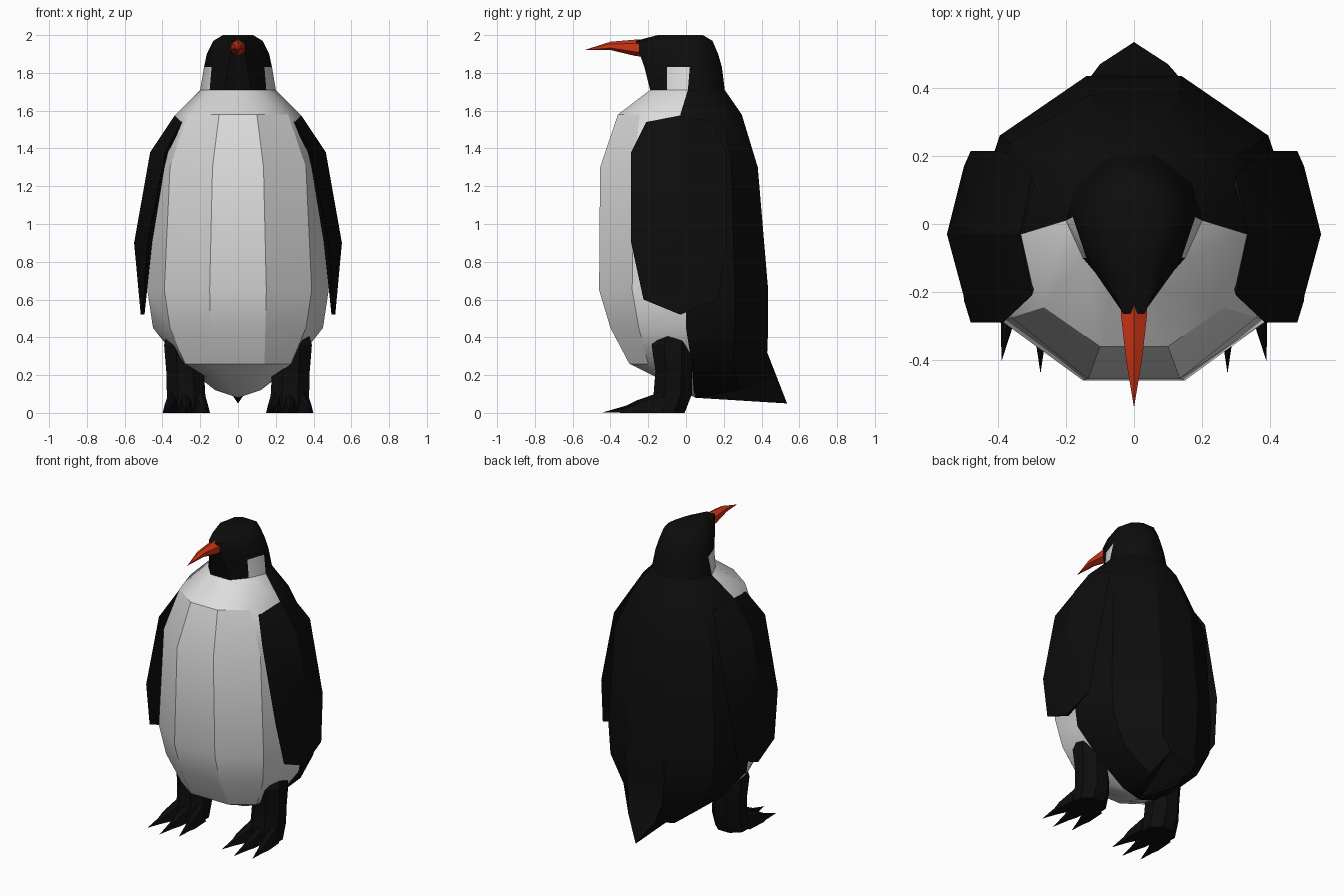
import bpy, bmesh, math

cube = bpy.data.objects.get("Cube")
if cube:
    bpy.data.objects.remove(cube, do_unlink=True)


def material(name, rgb):
    m = bpy.data.materials.new(name)
    m.use_nodes = True
    m.diffuse_color = (*rgb, 1)
    bsdf = m.node_tree.nodes["Principled BSDF"]
    bsdf.inputs["Base Color"].default_value = (*rgb, 1)
    bsdf.inputs["Roughness"].default_value = 0.8
    return m


BLACK = material("black feathers", (0.004, 0.004, 0.004))
WHITE = material("white feathers", (0.72, 0.72, 0.72))
ORANGE = material("orange beak", (0.62, 0.035, 0.008))


def loft(name, rings, mats, rule=lambda band, col: 0, start=None, end=None, angle=30):
    """Skin closed rings of points; start and end close with a point or an n-gon."""
    bm = bmesh.new()
    vr = [[bm.verts.new(p) for p in r] for r in rings]
    n = len(vr[0])
    for b in range(len(vr) - 1):
        for j in range(n):
            k = (j + 1) % n
            f = bm.faces.new((vr[b][j], vr[b][k], vr[b + 1][k], vr[b + 1][j]))
            f.material_index = rule(b, j)
    for ring, cap, band in ((vr[0], start, -1), (vr[-1], end, len(vr) - 1)):
        if cap == "flat":
            bm.faces.new(ring)
        elif cap:
            tip = bm.verts.new(cap)
            for j in range(n):
                f = bm.faces.new((ring[j], ring[(j + 1) % n], tip))
                f.material_index = rule(band, j)
    bmesh.ops.recalc_face_normals(bm, faces=bm.faces)
    me = bpy.data.meshes.new(name)
    bm.to_mesh(me)
    bm.free()
    for m in mats:
        me.materials.append(m)
    ob = bpy.data.objects.new(name, me)
    bpy.context.collection.objects.link(ob)
    bpy.ops.object.select_all(action='DESELECT')
    ob.select_set(True)
    bpy.context.view_layer.objects.active = ob
    bpy.ops.object.shade_smooth_by_angle(angle=math.radians(angle))
    return ob


def symmetric(half, back):
    """Left half from front to back, a back centre point, then the mirrored half."""
    return half + [back] + [(-x, y, z) for x, y, z in reversed(half)]


def level(z, *xy):
    return symmetric([(x, y, z) for x, y in xy], (0, xy[-1][1], z))


FRONT_COLUMNS = (0, 1, 8, 9, 10)

# Body, white on the front columns, with a pointed tail
body_rings = [
    level(1.71, (.07, -.19), (.15, -.10), (.20, .01), (.17, .12), (.06, .205)),
    level(1.58, (.10, -.36), (.265, -.245), (.33, -.03), (.25, .18), (.09, .295)),
    level(1.30, (.135, -.455), (.36, -.275), (.445, 0), (.365, .24), (.13, .38)),
    level(.65, (.15, -.46), (.39, -.285), (.48, 0), (.395, .26), (.14, .435)),
    level(.45, (.145, -.40), (.36, -.25), (.45, 0), (.38, .26), (.14, .435)),
    symmetric([(.14, -.30, .26), (.28, -.20, .26), (.30, .03, .26),
               (.29, .25, .27), (.13, .43, .32)], (0, .43, .32)),
    symmetric([(.07, -.16, .19), (.15, -.10, .18), (.12, .04, .12),
               (.11, .28, .12), (.10, .47, .20)], (0, .535, .05)),
]
loft("body", body_rings, [BLACK, WHITE],
     lambda b, j: 1 if j in FRONT_COLUMNS else 0, end=(0, .05, .08))

# Head, with a white patch on each cheek
head_rings = [
    level(1.71, (.07, -.19), (.15, -.10), (.20, .01), (.17, .12), (.06, .205)),
    level(1.83, (.05, -.22), (.14, -.10), (.18, .02), (.15, .11), (.06, .19)),
    level(1.90, (.04, -.245), (.13, -.12), (.165, .02), (.13, .10), (.05, .17)),
    level(1.97, (.03, -.265), (.085, -.15), (.13, 0), (.11, .08), (.04, .14)),
    level(2.0, (.02, -.15), (.05, -.11), (.08, -.02), (.07, .06), (.03, .09)),
]
loft("head", head_rings, [BLACK, WHITE],
     lambda b, j: 1 if b == 0 and j in (1, 8) else 0, end="flat", angle=40)


# Beak, curving down to a point
def beak_ring(y, z, w, h):
    return [(w * math.sin(math.radians(a)), y, z + h * math.cos(math.radians(a)))
            for a in range(0, 360, 60)]


loft("beak", [beak_ring(-.21, 1.93, .044, .047), beak_ring(-.27, 1.933, .044, .043),
              beak_ring(-.40, 1.943, .027, .022)], [ORANGE],
     start="flat", end=(0, -.54, 1.92))


def wing_ring(edge_x, outer_x, inner_x, front, back, edge_z, mid_z):
    return [(edge_x, front, edge_z), (outer_x, -.03, mid_z),
            (edge_x, back, edge_z), (inner_x, -.03, mid_z)]


def oval(x, y, z, rx, ry):
    return [(x + rx * math.cos(math.tau * i / 8 + math.pi / 8),
             y + ry * math.sin(math.tau * i / 8 + math.pi / 8), z) for i in range(8)]


def flip(rings, side):
    return [[(x * side, y, z) for x, y, z in r] for r in rings]


for side, label in ((1, "left"), (-1, "right")):
    # Wing hugging the flank
    wing = [wing_ring(.30, .335, .25, -.21, .14, 1.54, 1.575),
            wing_ring(.385, .465, .36, -.29, .215, 1.38, 1.38),
            wing_ring(.48, .55, .455, -.29, .215, .90, .90),
            wing_ring(.50, .515, .495, -.225, .17, .60, .52)]
    loft(label + "_wing", flip(wing, side), [BLACK], start="flat", end="flat")

    # Leg and foot
    leg = [oval(.28, -.04, .46, .09, .09), oval(.285, -.07, .36, .115, .12),
           oval(.28, -.065, .22, .108, .105), oval(.275, -.07, .10, .11, .11),
           oval(.275, -.10, 0, .11, .10)]
    loft(label + "_leg", flip(leg, side), [BLACK], start="flat", end="flat")

    # Toes, tapering into claws
    toes = (("inner", .20, .16, -.40), ("middle", .275, .275, -.44), ("outer", .345, .39, -.405))
    for name, x0, x1, y1 in toes:
        rings = []
        for t, w, top in ((0, .045, .115), (.45, .034, .065), (.62, .018, .038)):
            x, y = x0 + (x1 - x0) * t, -.12 + (y1 + .12) * t
            rings.append([(x - w, y, 0), (x - w * .6, y, top * .8), (x, y, top),
                          (x + w * .6, y, top * .8), (x + w, y, 0)])
        loft(f"{label}_{name}_toe", flip(rings, side), [BLACK],
             start="flat", end=(x1 * side, y1, .003))
